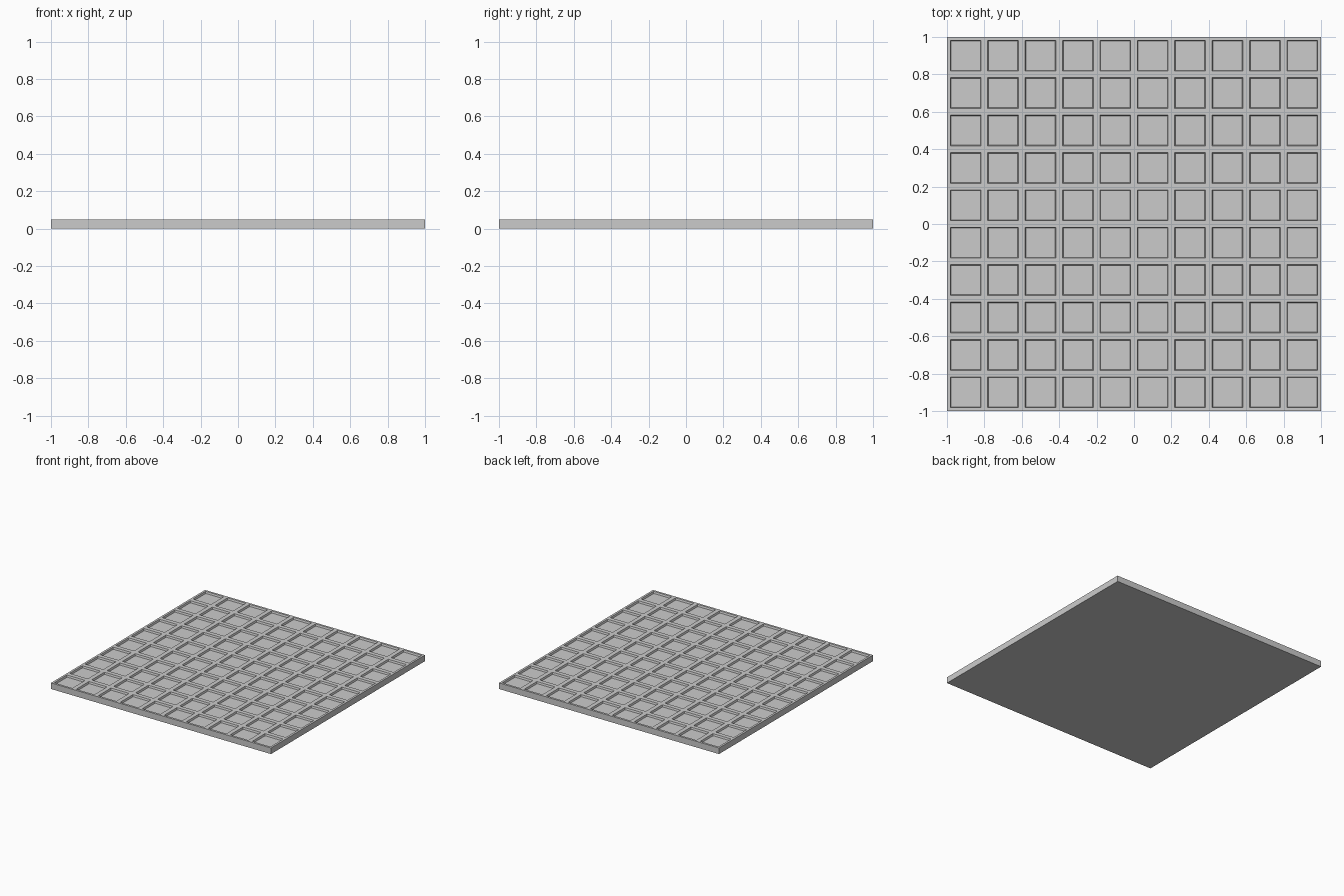
import bpy, bmesh

if "Cube" in bpy.data.objects:
    bpy.data.objects.remove(bpy.data.objects["Cube"])

CELLS = 10        # pockets per side
SIZE = 2.0
THICK = 0.05
MARGIN = 0.025    # rib half width
SLOPE = 0.006     # horizontal run of the pocket wall
DEPTH = 0.015

# Slab: gridded top face
bm = bmesh.new()
bmesh.ops.create_grid(bm, x_segments=CELLS, y_segments=CELLS, size=SIZE / 2)
bmesh.ops.translate(bm, verts=bm.verts, vec=(0, 0, THICK))
cells = bm.faces[:]
border = [e for e in bm.edges if e.is_boundary]

# Side walls and underside
walls = bmesh.ops.extrude_edge_only(bm, edges=border)["geom"]
bmesh.ops.translate(bm, vec=(0, 0, -THICK),
                    verts=[g for g in walls if isinstance(g, bmesh.types.BMVert)])
rim = [e for e in bm.edges if e.is_boundary]
bmesh.ops.contextual_create(bm, geom=rim)
bmesh.ops.recalc_face_normals(bm, faces=bm.faces)

# Square pockets: inset each cell, then sink it with steep walls
bmesh.ops.inset_individual(bm, faces=cells, thickness=MARGIN)
bmesh.ops.inset_individual(bm, faces=cells, thickness=SLOPE)
bmesh.ops.translate(bm, vec=(0, 0, -DEPTH),
                    verts=list({v for f in cells for v in f.verts}))

mesh = bpy.data.meshes.new("waffle_panel")
bm.to_mesh(mesh)
bm.free()
panel = bpy.data.objects.new("waffle_panel", mesh)
bpy.context.collection.objects.link(panel)
